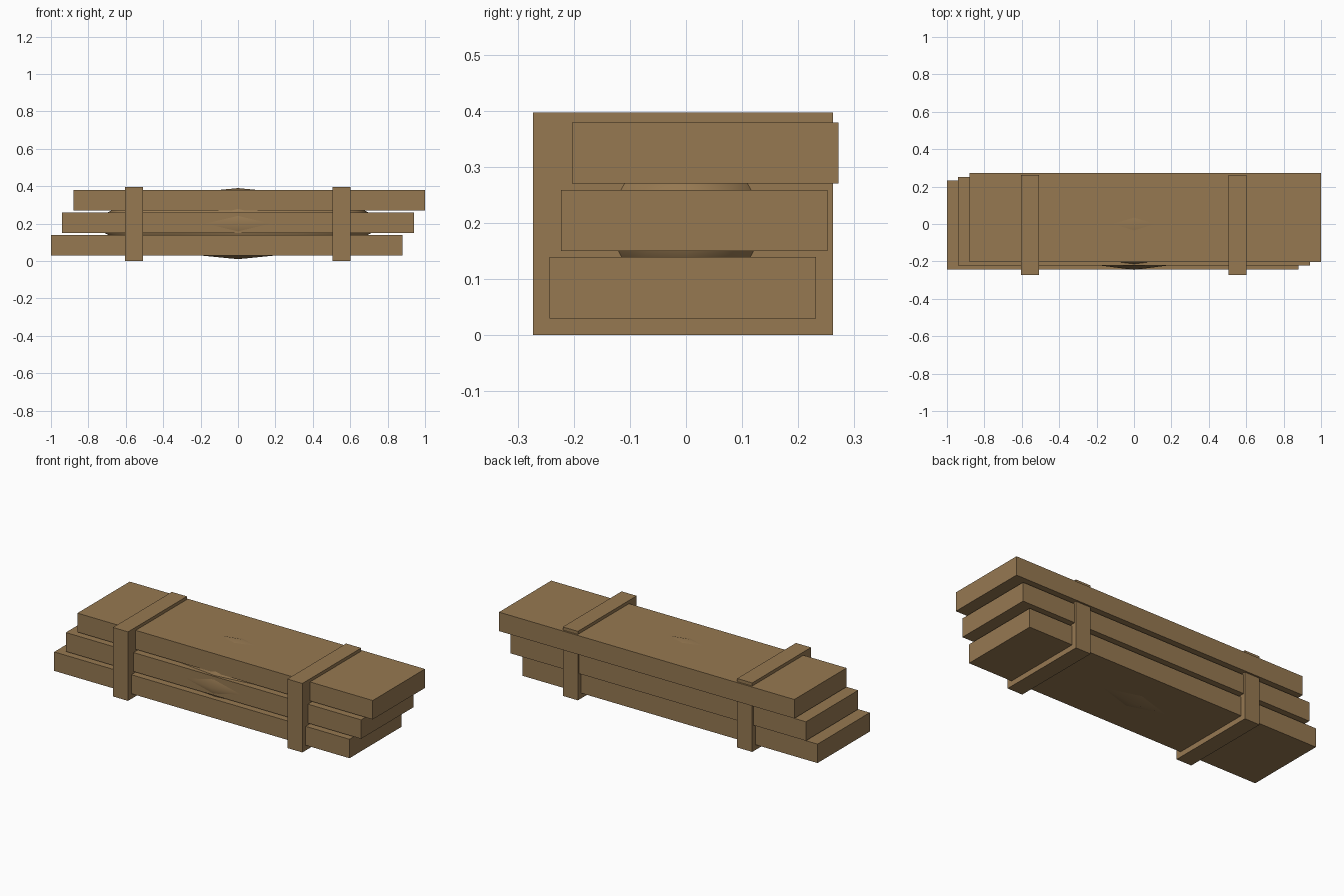
import bpy, math

if "Cube" in bpy.data.objects:
    bpy.data.objects.remove(bpy.data.objects["Cube"])

wood = bpy.data.materials.new("brown_wood")
wood.diffuse_color = (0.305, 0.19, 0.083, 1)
wood.use_nodes = True
wood.node_tree.nodes["Principled BSDF"].inputs["Base Color"].default_value = wood.diffuse_color


def box(name, x, y, z):
    """Box from (min, max) ranges."""
    bpy.ops.mesh.primitive_cube_add(size=1)
    o = bpy.context.object
    o.name = name
    o.location = [(a + b) / 2 for a, b in (x, y, z)]
    o.scale = [b - a for a, b in (x, y, z)]
    bpy.ops.object.transform_apply(location=True, scale=True)
    o.data.materials.append(wood)
    return o


# Three stacked planks, each shifted a little sideways and back
for i, part in enumerate(("bottom_plank", "middle_plank", "top_plank")):
    x0, y0, z0 = -1 + 0.06 * i, -0.243 + 0.02 * i, 0.03 + 0.12 * i
    box(part, (x0, x0 + 1.88), (y0, y0 + 0.475), (z0, z0 + 0.109))

# Two straps around the stack
for part, x0 in (("left_strap", -0.605), ("right_strap", 0.505)):
    box(part, (x0, x0 + 0.096), (-0.273, 0.262), (0.0, 0.397))

# Low-sided rounded core, poles along x, tips showing between the planks
bpy.ops.mesh.primitive_uv_sphere_add(segments=8, ring_count=4, radius=1)
core = bpy.context.object
core.name = "inner_core"
core.rotation_euler = (0, math.pi / 2, 0)
bpy.ops.object.transform_apply(rotation=True)
core.scale = (0.80, 0.245, 0.19)
core.location = (0, 0, 0.20)
bpy.ops.object.transform_apply(location=True, scale=True)
core.data.materials.append(wood)
bpy.ops.object.shade_smooth()
